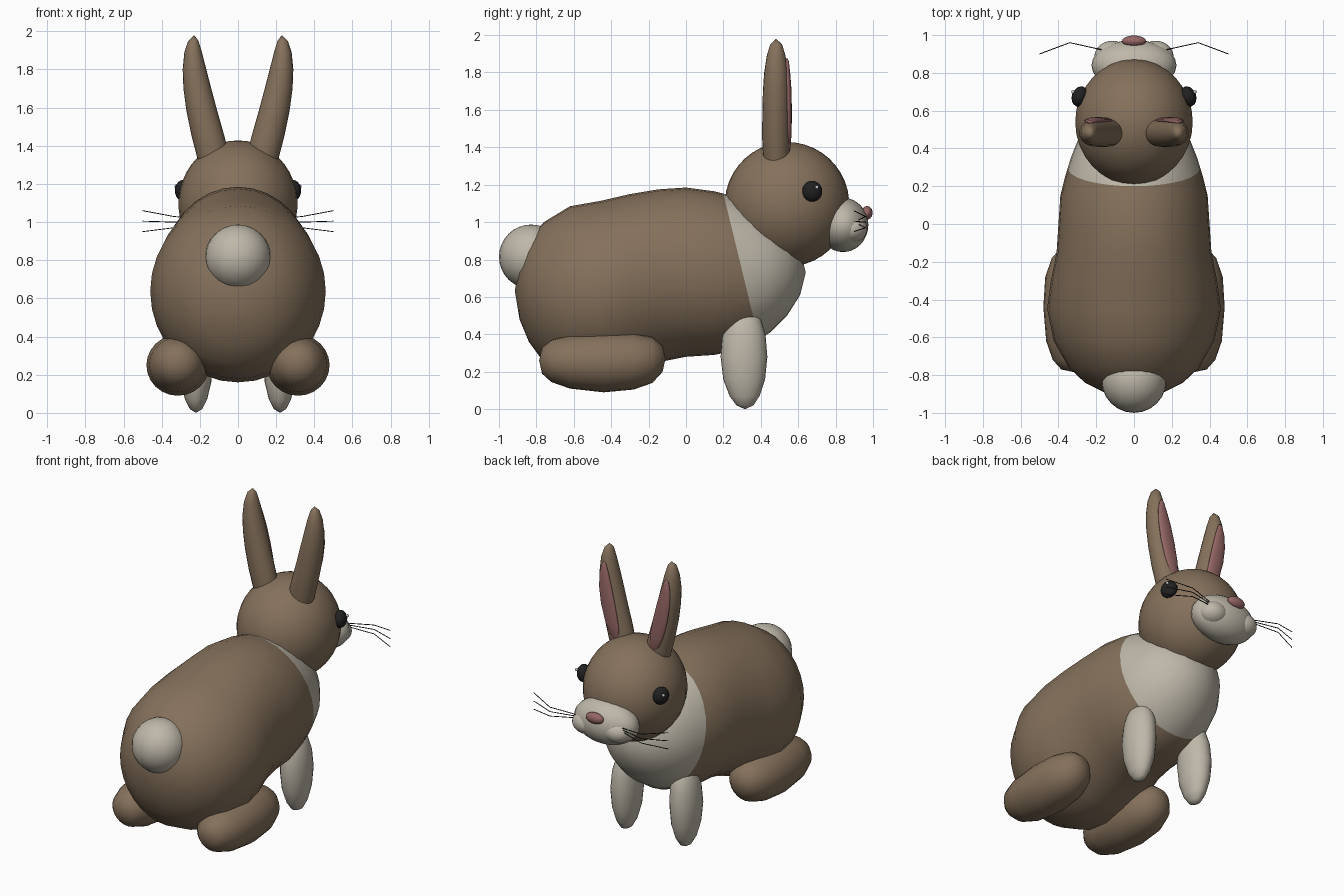
import bpy, bmesh, math
from mathutils import Vector, Matrix

if "Cube" in bpy.data.objects:
    bpy.data.objects.remove(bpy.data.objects["Cube"])


def material(name, rgb):
    m = bpy.data.materials.new(name)
    m.diffuse_color = (*rgb, 1)
    m.use_nodes = True
    m.node_tree.nodes["Principled BSDF"].inputs["Base Color"].default_value = m.diffuse_color
    return m


FUR = material("brown fur", (0.235, 0.165, 0.105))
CREAM = material("cream fur", (0.52, 0.48, 0.40))
PINK = material("pink skin", (0.30, 0.135, 0.13))
BLACK = material("eye black", (0.015, 0.015, 0.015))
WHITE = material("eye glint", (0.9, 0.9, 0.9))


def finish(bm, name, *mats):
    bmesh.ops.recalc_face_normals(bm, faces=bm.faces)
    for f in bm.faces:
        f.smooth = True
    me = bpy.data.meshes.new(name)
    bm.to_mesh(me)
    bm.free()
    for m in mats:
        me.materials.append(m)
    ob = bpy.data.objects.new(name, me)
    bpy.context.collection.objects.link(ob)
    return ob


def ellipsoid(name, loc, radii, mat, rot_z=0, seg=24):
    bm = bmesh.new()
    mx = Matrix.Translation(loc) @ Matrix.Rotation(rot_z, 4, 'Z') @ Matrix.Diagonal((*radii, 1))
    bmesh.ops.create_uvsphere(bm, u_segments=seg, v_segments=seg * 2 // 3, radius=1, matrix=mx)
    return finish(bm, name, mat)


def loft(rings, seg=24):
    """rings: (centre, half-axis vector a, half-axis vector b); zero size makes a pole"""
    bm = bmesh.new()
    prev = None
    for c, a, b in rings:
        ring = [bm.verts.new(Vector(c) + Vector(a) * math.cos(t) + Vector(b) * math.sin(t))
                for t in (2 * math.pi * i / seg for i in range(seg))]
        if prev:
            for i in range(seg):
                j = (i + 1) % seg
                bm.faces.new((prev[i], prev[j], ring[j], ring[i]))
        prev = ring
    bmesh.ops.remove_doubles(bm, verts=bm.verts, dist=1e-5)
    return bm


def along_y(rows, cx=0):
    return [((cx, y, (lo + hi) / 2), (rx, 0, 0), (0, 0, (hi - lo) / 2)) for y, lo, hi, rx in rows]


def along_z(rows):
    return [((cx, cy, z), (rx, 0, 0), (0, ry, 0)) for z, cx, cy, rx, ry in rows]


# Body: y, bottom, top, half width; front part is the cream chest
body_rows = [(-0.915, 0.63, 0.63, 0), (-0.89, 0.48, 0.80, 0.16), (-0.84, 0.36, 0.91, 0.26),
             (-0.76, 0.25, 1.00, 0.345), (-0.62, 0.18, 1.085, 0.425), (-0.45, 0.16, 1.115, 0.46),
             (-0.30, 0.19, 1.15, 0.44), (-0.15, 0.25, 1.175, 0.41), (0.0, 0.28, 1.185, 0.40),
             (0.15, 0.29, 1.165, 0.39), (0.25, 0.31, 1.14, 0.365), (0.35, 0.345, 1.10, 0.335),
             (0.45, 0.41, 1.04, 0.295), (0.54, 0.50, 0.97, 0.23), (0.61, 0.61, 0.86, 0.13),
             (0.64, 0.73, 0.73, 0)]
bm = loft(along_y(body_rows), 32)
seam, across = Vector((0, 0.22, 1.07)), Vector((0, 0.97, 0.235))
bmesh.ops.bisect_plane(bm, geom=bm.verts[:] + bm.edges[:] + bm.faces[:], plane_co=seam, plane_no=across)
for f in bm.faces:
    if (f.calc_center_median() - seam).dot(across) > 0:
        f.material_index = 1
finish(bm, "body", FUR, CREAM)

# Head, muzzle, nose, tail
ellipsoid("head", (0, 0.54, 1.095), (0.312, 0.333, 0.333), FUR, seg=32)
ellipsoid("muzzle", (0, 0.84, 0.985), (0.225, 0.135, 0.145), CREAM)
ellipsoid("nose", (0, 0.968, 1.05), (0.064, 0.03, 0.036), PINK, seg=16)
ellipsoid("tail", (0, -0.828, 0.815), (0.172, 0.172, 0.172), CREAM)

for s, side in ((1, "right"), (-1, "left")):
    # Face details
    ellipsoid(f"{side}_cheek", (s * 0.115, 0.885, 0.965), (0.095, 0.085, 0.075), CREAM)
    ellipsoid(f"{side}_eye", (s * 0.287, 0.675, 1.165), (0.042, 0.055, 0.056), BLACK, s * 0.35, 16)
    ellipsoid(f"{side}_eye_glint", (s * 0.323, 0.70, 1.187), (0.01, 0.01, 0.01), WHITE, seg=8)

    # Ear and its thin pink lining
    ear = [(1.25, .115, .485, .075, .065), (1.35, .132, .484, .085, .072), (1.45, .157, .482, .086, .075),
           (1.58, .189, .482, .081, .074), (1.70, .213, .482, .073, .071), (1.80, .228, .482, .062, .064),
           (1.89, .235, .482, .046, .050), (1.95, .234, .482, .027, .032), (1.98, .23, .482, 0, 0)]
    finish(loft(along_z([(z, s * x, y, a, b) for z, x, y, a, b in ear]), 20), f"{side}_ear", FUR)
    lining = [(1.36, .13, .545, 0, 0), (1.40, .145, .547, .032, .012), (1.48, .165, .549, .048, .016),
              (1.60, .194, .549, .053, .017), (1.71, .215, .547, .047, .017), (1.80, .228, .542, .033, .015),
              (1.86, .232, .54, .016, .010), (1.88, .233, .54, 0, 0)]
    finish(loft(along_z([(z, s * x, y, a, b) for z, x, y, a, b in lining]), 16), f"{side}_ear_lining", PINK)

    # Front leg
    leg = [(0.0, .22, .315, 0, 0), (0.02, .22, .315, .032, .045), (0.07, .22, .313, .058, .08),
           (0.16, .22, .311, .08, .112), (0.28, .22, .31, .09, .125), (0.40, .215, .31, .086, .115),
           (0.48, .21, .31, .07, .09), (0.54, .205, .31, .04, .05), (0.56, .20, .31, 0, 0)]
    finish(loft(along_z([(z, s * x, y, a, b) for z, x, y, a, b in leg])), f"{side}_front_leg", CREAM)

    # Hind foot
    foot = [(-0.785, .26, .26, 0), (-0.77, .19, .33, .07), (-0.72, .145, .37, .115), (-0.62, .11, .395, .15),
            (-0.44, .09, .41, .165), (-0.28, .105, .405, .155), (-0.18, .14, .385, .12),
            (-0.125, .20, .34, .07), (-0.11, .27, .27, 0)]
    finish(loft(along_y(foot, s * 0.315)), f"{side}_hind_foot", FUR)

    # Whiskers
    cu = bpy.data.curves.new(f"{side}_whiskers", 'CURVE')
    cu.dimensions = '3D'
    cu.bevel_depth = 0.0025
    cu.bevel_resolution = 1
    for k in (-1, 0, 1):
        sp = cu.splines.new('POLY')
        sp.points.add(2)
        end = 1.005 + (0.055 if k > 0 else 0.055 * k)
        pts = [(0.16, 0.92, 1.0 + 0.01 * k), (0.34, 0.96, 1.0 + 0.03 * k), (0.50, 0.90, end)]
        for p, (x, y, z) in zip(sp.points, pts):
            p.co = (s * x, y, z, 1)
    cu.materials.append(BLACK)
    bpy.context.collection.objects.link(bpy.data.objects.new(f"{side}_whiskers", cu))
